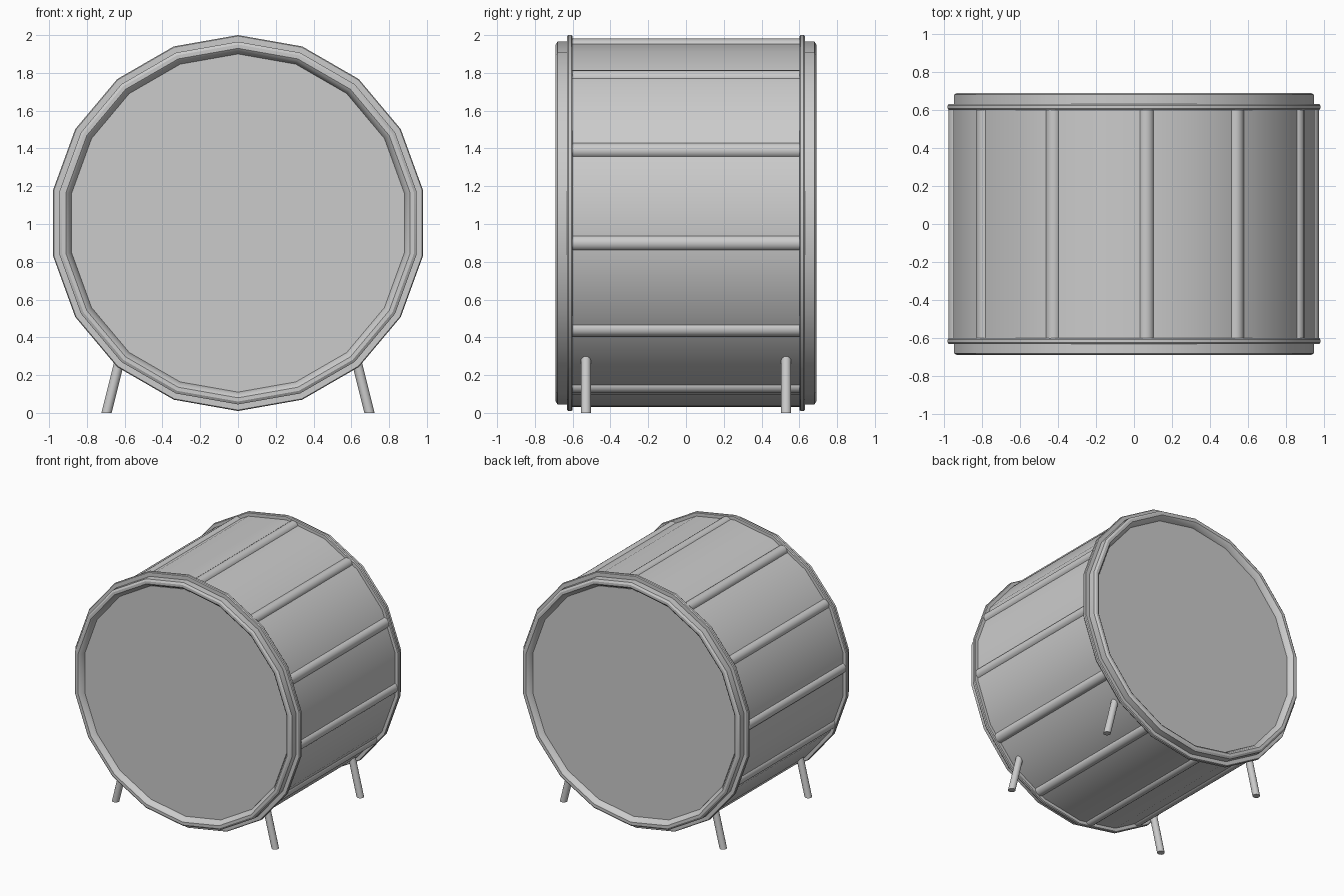
import bpy, bmesh, math
from mathutils import Vector

if "Cube" in bpy.data.objects:
    bpy.data.objects.remove(bpy.data.objects["Cube"])

CZ = 1.005      # height of the drum axis
SIDES = 18


def finish(name, bm):
    bmesh.ops.recalc_face_normals(bm, faces=bm.faces)
    me = bpy.data.meshes.new(name)
    bm.to_mesh(me)
    bm.free()
    ob = bpy.data.objects.new(name, me)
    bpy.context.collection.objects.link(ob)
    bpy.ops.object.select_all(action='DESELECT')
    ob.select_set(True)
    bpy.context.view_layer.objects.active = ob
    bpy.ops.object.shade_smooth_by_angle(angle=math.radians(30))
    return ob


def revolve(name, profile, closed=True, caps=False):
    """Revolve (radius, y) points around the drum axis, first corner at the top."""
    bm = bmesh.new()
    rings = []
    for r, y in profile:
        ring = []
        for i in range(SIDES):
            a = math.pi / 2 + 2 * math.pi * i / SIDES
            ring.append(bm.verts.new((r * math.cos(a), y, CZ + r * math.sin(a))))
        rings.append(ring)
    n = len(rings)
    for k in range(n if closed else n - 1):
        a, b = rings[k], rings[(k + 1) % n]
        for i in range(SIDES):
            j = (i + 1) % SIDES
            bm.faces.new((a[i], a[j], b[j], b[i]))
    if caps:
        bm.faces.new(rings[0])
        bm.faces.new(rings[-1])
    return finish(name, bm)


def rod(name, start, end, radius, ring_axes, sides=16):
    """Prism between two points; its end rings lie in the plane of ring_axes."""
    bm = bmesh.new()
    u, v = map(Vector, ring_axes)
    ends = []
    for p in (Vector(start), Vector(end)):
        ends.append([bm.verts.new(p + radius * (math.cos(t) * u + math.sin(t) * v))
                     for t in (2 * math.pi * i / sides for i in range(sides))])
    for i in range(sides):
        j = (i + 1) % sides
        bm.faces.new((ends[0][i], ends[0][j], ends[1][j], ends[1][i]))
    for ring in ends:
        bm.faces.new(ring)
    return finish(name, bm)


# Shell
revolve("shell", [(0.965, -0.61), (0.965, 0.61)], closed=False, caps=True)

# Hoops, rims and heads on both ends
for s, side in ((-1, "front"), (1, "back")):
    hoop = [(0.96, 0.60), (0.96, 0.68), (0.945, 0.69), (0.925, 0.69), (0.912, 0.68), (0.892, 0.64), (0.892, 0.60)]
    revolve(side + "_hoop", [(r, s * y) for r, y in hoop])
    rim = [(0.94, 0.60), (0.99, 0.60), (0.995, 0.607), (0.995, 0.623), (0.99, 0.63), (0.94, 0.63)]
    revolve(side + "_rim", [(r, s * y) for r, y in rim])
    revolve(side + "_head", [(0.895, s * 0.62), (0.895, s * 0.65)], closed=False, caps=True)

# Tension bars around the shell, slightly unevenly spaced
for k in range(12):
    a = math.radians(-4.8 + 30 * k)
    a += math.radians(1.9) * math.sin(a - math.radians(58))
    x, z = 0.936 * math.cos(a), CZ + 0.936 * math.sin(a)
    rod(f"tension_bar_{k + 1}", (x, -0.605, z), (x, 0.605, z), 0.042, ((1, 0, 0), (0, 0, 1)))

# Splayed legs
for sx, lr in ((-1, "left"), (1, "right")):
    for sy, fb in ((-1, "front"), (1, "back")):
        rod(f"{fb}_{lr}_leg", (sx * 0.696, sy * 0.53, 0), (sx * 0.606, sy * 0.53, 0.36),
            0.027, ((1, 0, 0), (0, 1, 0)))
